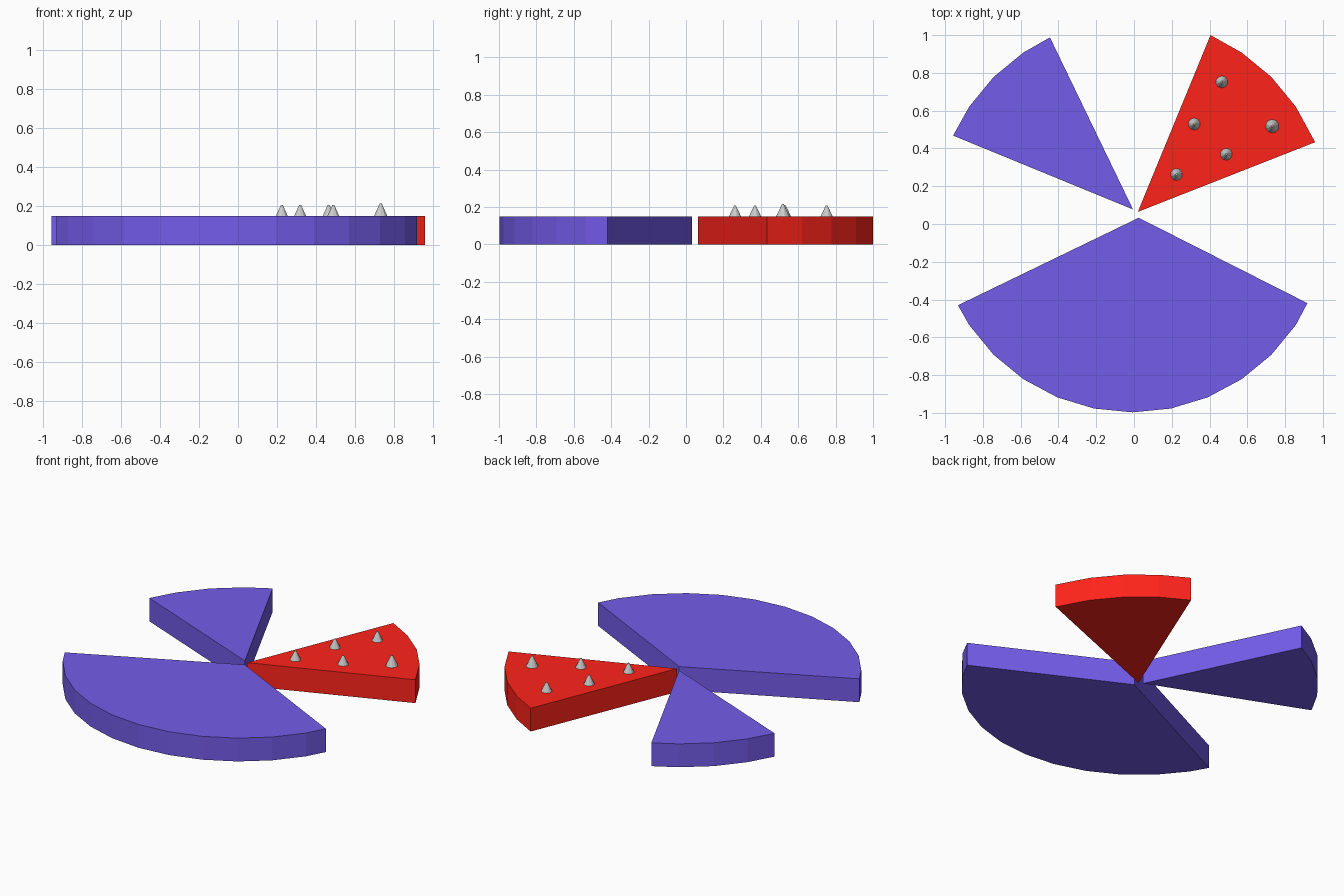
import bpy
import bmesh
from math import sin, cos, pi
from mathutils import Vector

if "Cube" in bpy.data.objects:
    bpy.data.objects.remove(bpy.data.objects["Cube"])

# Every slice comes from one 32-sided disc
CENTRE = Vector((-0.008, 0.043))
RADIUS = 1.04
HEIGHT = 0.15
STEP = 2 * pi / 32


def material(name, rgb):
    mat = bpy.data.materials.new(name)
    mat.diffuse_color = (*rgb, 1)
    mat.use_nodes = True
    mat.node_tree.nodes["Principled BSDF"].inputs["Base Color"].default_value = mat.diffuse_color
    return mat


def slice_part(name, tip, start, first, last, end, mat):
    """Extruded wedge: tip, cut corner, disc rim corners first..last, cut corner."""
    rim = [CENTRE + RADIUS * Vector((cos(i * STEP), sin(i * STEP)))
           for i in range(first, last + 1)]
    outline = [Vector(tip), Vector(start), *rim, Vector(end)]
    bm = bmesh.new()
    face = bm.faces.new([bm.verts.new((p.x, p.y, 0)) for p in outline])
    top = bmesh.ops.extrude_face_region(bm, geom=[face])
    verts = [g for g in top["geom"] if isinstance(g, bmesh.types.BMVert)]
    bmesh.ops.translate(bm, verts=verts, vec=(0, 0, HEIGHT))
    bmesh.ops.recalc_face_normals(bm, faces=bm.faces)
    mesh = bpy.data.meshes.new(name)
    bm.to_mesh(mesh)
    bm.free()
    mesh.materials.append(mat)
    obj = bpy.data.objects.new(name, mesh)
    bpy.context.collection.objects.link(obj)
    return obj


purple = material("purple", (0.174, 0.107, 0.82))
red = material("red", (1.0, 0.017, 0.011))

# Three separated slices
slice_part("large_slice", (0.025, 0.033), (-0.932, -0.43), 19, 29,
           (0.918, -0.419), purple)
slice_part("left_slice", (-0.005, 0.077), (-0.445, 0.988), 11, 13,
           (-0.958, 0.468), purple)
slice_part("red_slice", (0.02, 0.064), (0.959, 0.433), 3, 5,
           (0.405, 1.0), red)

# Small spikes standing on the red slice
spikes = [(0.465, 0.752, 0.032, 0.057), (0.319, 0.529, 0.032, 0.057),
          (0.732, 0.518, 0.036, 0.065), (0.489, 0.369, 0.032, 0.057),
          (0.225, 0.262, 0.032, 0.057)]
for i, (x, y, r, h) in enumerate(spikes):
    bpy.ops.mesh.primitive_cone_add(vertices=10, radius1=r, radius2=0.005,
                                    depth=h, location=(x, y, HEIGHT + h / 2))
    bpy.context.object.name = f"spike_{i + 1}"
